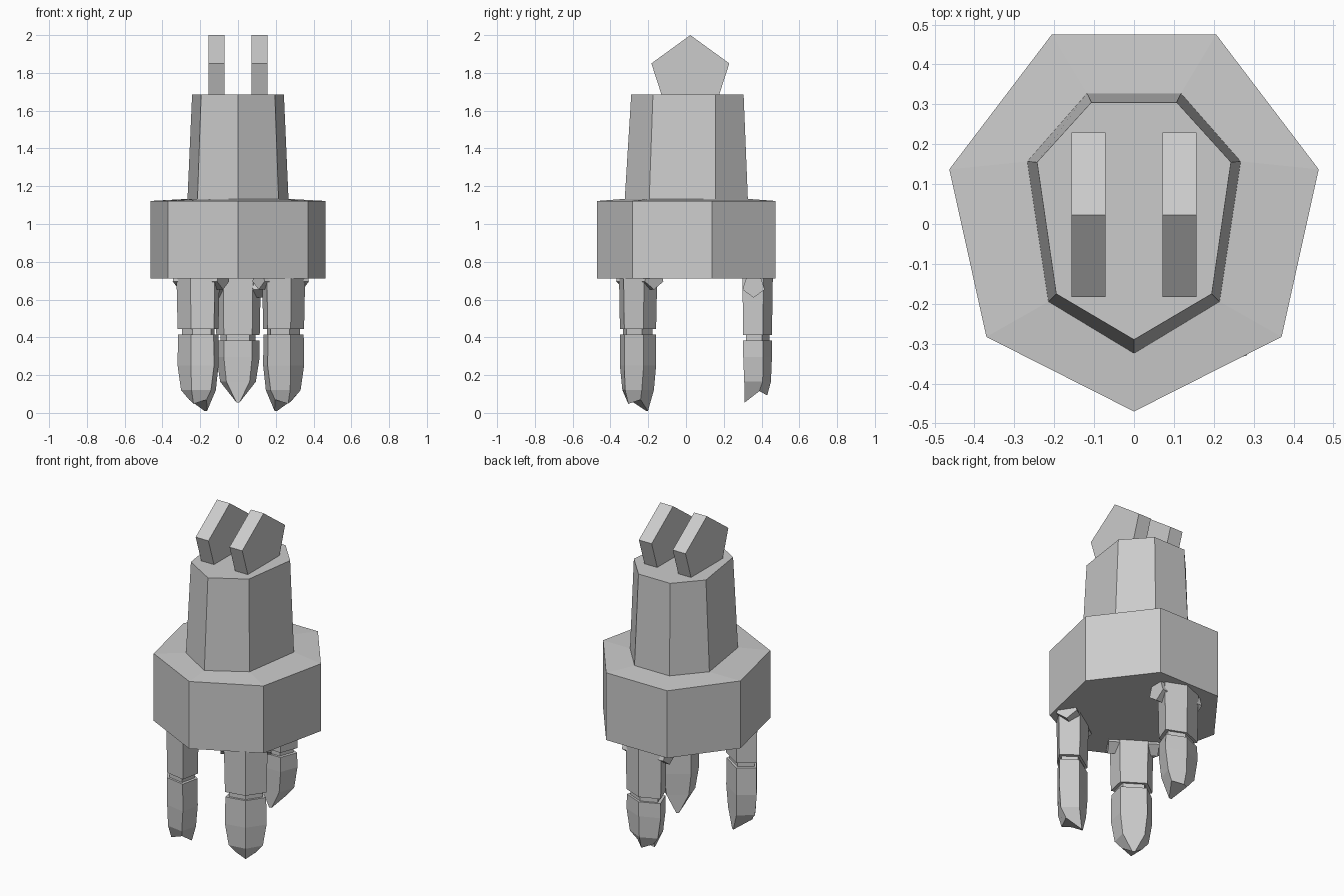
import bpy, bmesh, math
from mathutils import Matrix, Vector

cube = bpy.data.objects.get("Cube")
if cube:
    bpy.data.objects.remove(cube, do_unlink=True)

grey = bpy.data.materials.new("plain grey")
grey.use_nodes = True
colour = (0.6, 0.6, 0.6, 1)
grey.diffuse_color = colour
grey.node_tree.nodes["Principled BSDF"].inputs["Base Color"].default_value = colour


def loft(name, rings, matrix=Matrix()):
    """Skin a list of equal-length point rings and cap both ends."""
    bm = bmesh.new()
    loops = [[bm.verts.new(matrix @ Vector(p)) for p in ring] for ring in rings]
    n = len(loops[0])
    for a, b in zip(loops, loops[1:]):
        for i in range(n):
            j = (i + 1) % n
            bm.faces.new((a[i], a[j], b[j], b[i]))
    bm.faces.new(loops[0])
    bm.faces.new(loops[-1])
    bmesh.ops.recalc_face_normals(bm, faces=bm.faces)
    mesh = bpy.data.meshes.new(name)
    bm.to_mesh(mesh)
    bm.free()
    mesh.materials.append(grey)
    obj = bpy.data.objects.new(name, mesh)
    bpy.context.collection.objects.link(obj)
    return obj


def mirrored(half, z):
    """Seven-sided ring from its front point and three points on one side."""
    other = [(-x, y) for x, y in reversed(half[1:])]
    return [(x, y, z) for x, y in half + other]


# Seven-sided palm and tapered wrist
palm = [(0, -0.47), (0.37, -0.283), (0.463, 0.137), (0.206, 0.475)]
wrist_low = [(0, -0.325), (0.215, -0.195), (0.268, 0.157), (0.118, 0.328)]
wrist_top = [(0, -0.29), (0.195, -0.175), (0.243, 0.155), (0.107, 0.305)]
loft("palm", [mirrored(palm, 0.712), mirrored(palm, 1.122), mirrored(wrist_low, 1.133)])
loft("wrist", [mirrored(wrist_low, 1.12), mirrored(wrist_top, 1.685)])


def pentagon_prism(name, radius, x0, x1, y, z, start, matrix=Matrix()):
    """Five-sided prism lying along x; start is the angle of its first corner."""
    angles = [start + math.tau * i / 5 for i in range(5)]
    loft(name, [[(x, y + radius * math.cos(a), z + radius * math.sin(a)) for a in angles]
                for x in (x0, x1)], matrix)


# Pair of upright mounting plates
for side, x in (("right", -0.114), ("left", 0.114)):
    pentagon_prism(side + "_mounting_plate", 0.217, x - 0.043, x + 0.043,
                   0.023, 1.783, math.pi / 2)


def section(z, width=1.0, depth=1.0):
    """Finger cross-section: ridge outward (+y), flat side inward."""
    pts = [(0, 0.077), (0.115, 0.03), (0.075, -0.075), (-0.075, -0.075), (-0.115, 0.03)]
    return [(x * width, y * depth, z) for x, y in pts]


def finger(name, x, y, turn, tip, tip_top, upper_low, pin_z):
    m = Matrix.Translation((x, y, 0)) @ Matrix.Rotation(turn, 4, "Z")
    loft(name + "_upper_segment", [section(0.715, 1.05, 1.06), section(upper_low)], m)
    loft(name + "_joint", [section(upper_low + 0.01, 0.8, 0.82),
                           section(tip_top - 0.01, 0.8, 0.82)], m)
    # Fingertip narrows to a sloping wedge, lowest on the inner side
    end = [(0, 0.052, tip + 0.038), (0.055, 0.01, tip + 0.06), (0.008, -0.067, tip),
           (-0.008, -0.067, tip), (-0.055, 0.01, tip + 0.06)]
    low = section(tip + 0.11, 0.82, 0.93)
    middle = section(tip + 0.24)
    loft(name + "_tip", [section(tip_top, 0.98), middle, low, end], m)
    pentagon_prism(name + "_hinge_pin", 0.062, -0.14, 0.14, -0.02, pin_z, -math.pi / 2, m)


finger("front_right_finger", -0.207, -0.262, math.radians(147), 0.01, 0.415, 0.445, 0.715)
finger("front_left_finger", 0.237, -0.262, math.radians(-147), 0.01, 0.415, 0.445, 0.715)
finger("back_finger", 0, 0.378, 0, 0.055, 0.383, 0.412, 0.672)
